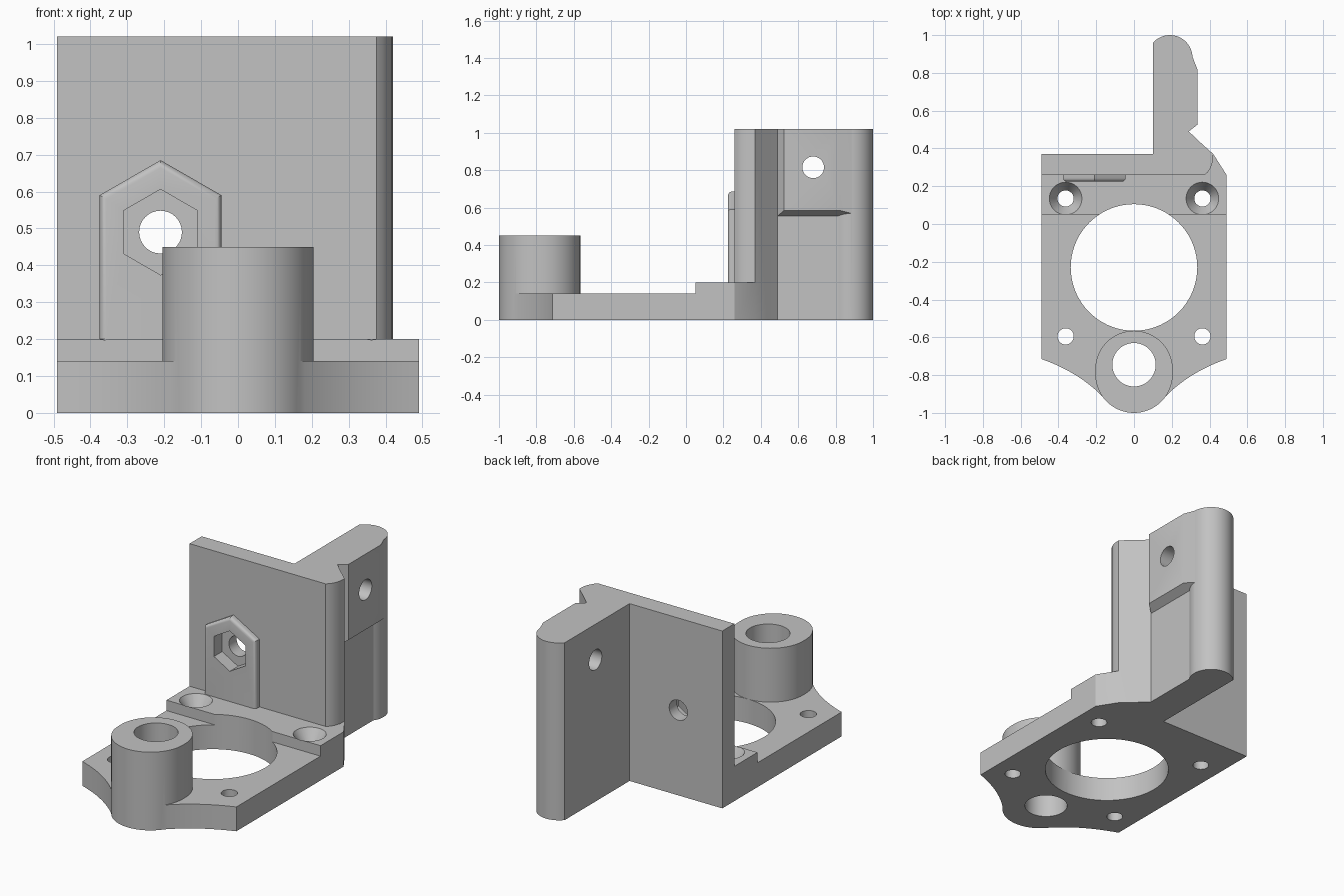
import bpy, bmesh
from math import sin, cos, pi, radians
from mathutils import Vector

if "Cube" in bpy.data.objects:
    bpy.data.objects.remove(bpy.data.objects["Cube"], do_unlink=True)

grey = bpy.data.materials.new("plain grey")
grey.use_nodes = True
colour = (0.54, 0.54, 0.54, 1)
grey.diffuse_color = colour
grey.node_tree.nodes["Principled BSDF"].inputs["Base Color"].default_value = colour

PLACE = {"x": lambda u, v, h: (h, u, v),
         "y": lambda u, v, h: (u, h, v),
         "z": lambda u, v, h: (u, v, h)}


def arc(cx, cy, r, start=0, end=360, n=48):
    """Points along an arc; a full turn leaves out the repeated point."""
    steps = n if end - start == 360 else n - 1
    angles = [radians(start + (end - start) * i / steps) for i in range(n)]
    return [(cx + r * cos(a), cy + r * sin(a)) for a in angles]


def prism(name, low_ring, low, high, axis="z", high_ring=None, bevel=0):
    """Extrude an outline along an axis, with an optional different end outline."""
    place = PLACE[axis]
    bm = bmesh.new()
    a = [bm.verts.new(place(u, v, low)) for u, v in low_ring]
    b = [bm.verts.new(place(u, v, high)) for u, v in (high_ring or low_ring)]
    first = bm.faces.new(a)
    bm.faces.new(b)
    for i in range(len(a)):
        j = (i + 1) % len(a)
        bm.faces.new((a[i], a[j], b[j], b[i]))
    if bevel:
        bmesh.ops.bevel(bm, geom=list(first.edges), offset=bevel, segments=4,
                        profile=0.5, affect="EDGES")
    bmesh.ops.recalc_face_normals(bm, faces=bm.faces)
    mesh = bpy.data.meshes.new(name)
    bm.to_mesh(mesh)
    bm.free()
    mesh.materials.append(grey)
    obj = bpy.data.objects.new(name, mesh)
    bpy.context.collection.objects.link(obj)
    return obj


def combine(target, other, operation):
    """Apply a boolean and discard the second object."""
    mod = target.modifiers.new(operation, "BOOLEAN")
    mod.operation, mod.object, mod.solver = operation, other, "EXACT"
    bpy.context.view_layer.objects.active = target
    bpy.ops.object.modifier_apply(modifier=mod.name)
    bpy.data.objects.remove(other, do_unlink=True)


# Base plate with concave flanks sweeping into the front boss
p0, p1, p2 = Vector((0.49, -0.715)), Vector((0.29, -0.785)), Vector((0.16, -0.92))
flank = [tuple(p0 * (1 - t) ** 2 + p1 * 2 * t * (1 - t) + p2 * t * t)
         for t in [i / 12 for i in range(13)]]
outline = [(0.49, 0.1)] + flank + [(-x, y) for x, y in reversed(flank)] + [(-0.49, 0.1)]
bracket = prism("motor_bracket", outline, 0, 0.14)

# Raised rear step
step = prism("rear_step", [(-0.49, 0.05), (0.49, 0.05), (0.49, 0.26),
                           (0.42, 0.37), (-0.49, 0.37)], 0, 0.2)

# Upright wall with a rounded end
wall = prism("back_wall", [(-0.49, 0.26), (0.375, 0.26), (0.392, 0.275), (0.407, 0.30),
                           (0.417, 0.33), (0.42, 0.37), (-0.49, 0.37)], 0, 1.02)

# Rear arm with a round tip
tip = arc(0.19, 0.88, 0.12, -33, 138, 28)
arm = prism("rear_arm", [(0.1, 0.32), (0.41, 0.32), (0.42, 0.37), (0.349, 0.434),
                         (0.29, 0.49), (0.29, 0.815)] + tip + [(0.1, 0.96)], 0, 1.02)

# Mounting pad on the arm, with a sloped underside
pad = prism("arm_pad", [(0.25, 0.49), (0.29, 0.49), (0.335, 0.525), (0.335, 0.82),
                        (0.308, 0.89), (0.25, 0.89)], 0.555, 1.02)
slope = prism("pad_slope_cutter", [(0.29, 0.555), (0.36, 0.602), (0.36, 0.5),
                                   (0.29, 0.5)], 0.4, 0.95, "y")
combine(pad, slope, "DIFFERENCE")

# Front boss, slightly longer than wide
boss = prism("front_boss", arc(0, -0.77, 0.205, 0, 180, 33)
             + arc(0, -0.795, 0.205, 180, 360.01, 33), 0, 0.45)

# Gabled nut housing on the wall
housing = prism("nut_housing", [(-0.375, 0.15), (-0.045, 0.15), (-0.045, 0.59),
                                (-0.21, 0.685), (-0.375, 0.59)], 0.225, 0.3, "y", bevel=0.018)

for part in (step, wall, arm, pad, boss, housing):
    combine(bracket, part, "UNION")

# Central opening and boss bore
combine(bracket, prism("opening", arc(0, -0.23, 0.335, n=72), -0.1, 0.3), "DIFFERENCE")
combine(bracket, prism("bore", arc(0, -0.745, 0.115), -0.1, 0.6), "DIFFERENCE")

# Four screw holes, the rear pair countersunk
for x in (-0.362, 0.362):
    for y in (-0.595, 0.135):
        combine(bracket, prism("screw_hole", arc(x, y, 0.043, n=32), -0.1, 0.25), "DIFFERENCE")
    sink = prism("countersink", arc(x, 0.135, 0.043, n=32), 0.13, 0.201,
                 high_ring=arc(x, 0.135, 0.087, n=32))
    combine(bracket, sink, "DIFFERENCE")

# Hex nut pocket, wall hole and arm hole
combine(bracket, prism("nut_pocket", arc(-0.21, 0.49, 0.116, 30, 390, 6), 0.1, 0.3, "y"),
        "DIFFERENCE")
combine(bracket, prism("wall_hole", arc(-0.21, 0.49, 0.058, n=32), 0.1, 0.5, "y"), "DIFFERENCE")
combine(bracket, prism("arm_hole", arc(0.68, 0.815, 0.058, n=32), 0, 0.5, "x"), "DIFFERENCE")

# Smooth the curved walls, keep the edges crisp
bpy.ops.object.select_all(action="DESELECT")
bracket.select_set(True)
bpy.context.view_layer.objects.active = bracket
bpy.ops.object.shade_smooth_by_angle(angle=radians(25))
